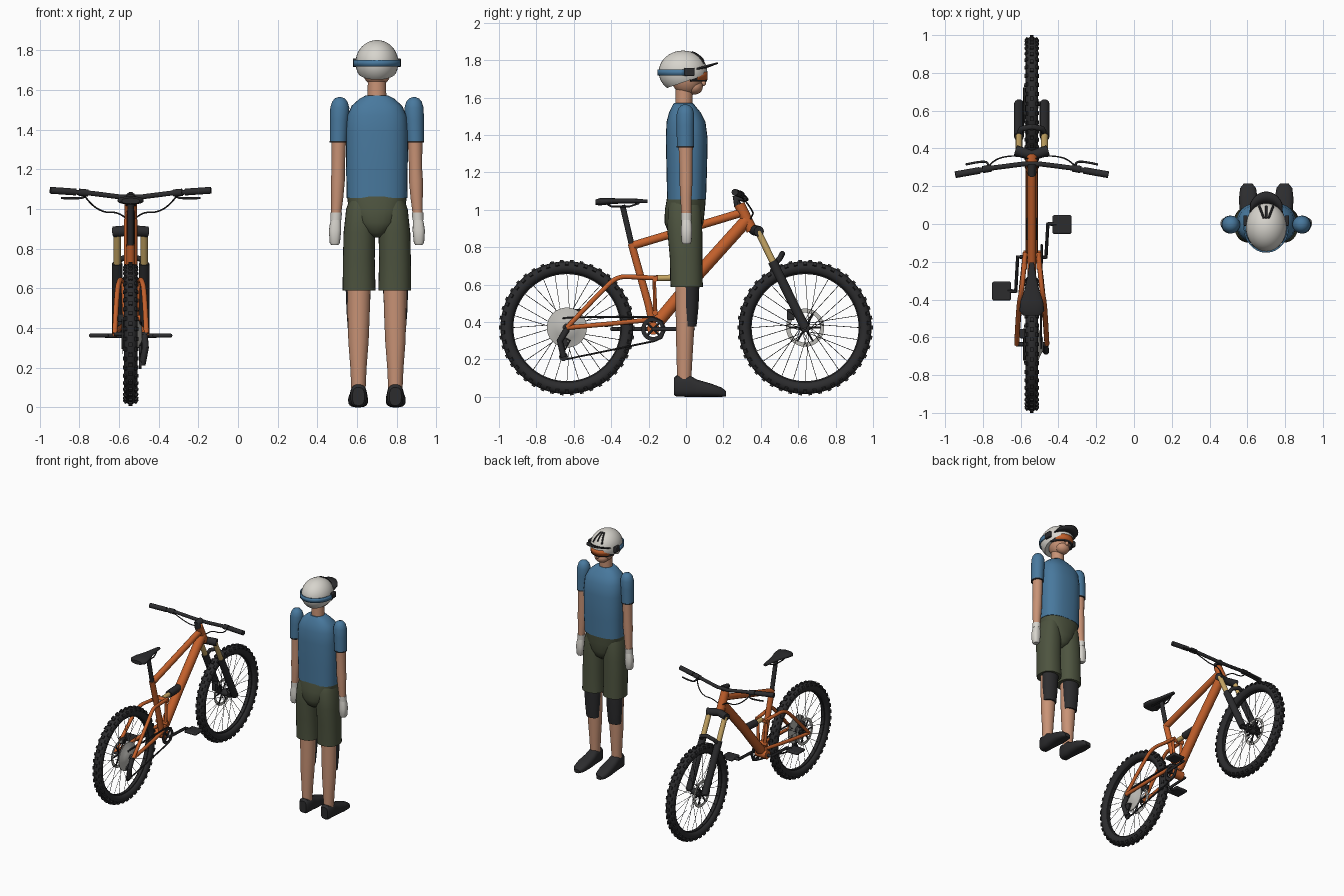
import bpy, bmesh
from math import sin, cos, pi, radians, sqrt
from mathutils import Matrix, Vector

if "Cube" in bpy.data.objects:
    bpy.data.objects.remove(bpy.data.objects["Cube"])

BIKE, MAN, AXLE = -0.541, 0.70, 0.37


def material(name, *rgb):
    m = bpy.data.materials.new(name)
    m.use_nodes = True
    m.diffuse_color = (*rgb, 1)
    m.node_tree.nodes["Principled BSDF"].inputs["Base Color"].default_value = (*rgb, 1)
    return m


BLACK = material("black rubber", .025, .025, .027)
ORANGE = material("frame orange", .56, .12, .025)
GOLD = material("gold", .58, .39, .13)
STEEL = material("light steel", .5, .49, .46)
BLUE = material("shirt blue", .065, .19, .34)
OLIVE = material("shorts olive", .075, .088, .05)
SKIN = material("skin", .58, .29, .18)
WHITE = material("off white", .68, .66, .61)


def finish(name, me, mat, angle=40):
    me.materials.clear()
    me.materials.append(mat)
    for p in me.polygons:
        p.use_smooth = True
        p.material_index = 0
    me.set_sharp_from_angle(angle=radians(angle))
    ob = bpy.data.objects.new(name, me)
    bpy.context.collection.objects.link(ob)
    return ob


def from_bm(name, bm, mat):
    bmesh.ops.recalc_face_normals(bm, faces=bm.faces)
    me = bpy.data.meshes.new(name)
    bm.to_mesh(me)
    bm.free()
    return finish(name, me, mat)


def tubes(name, paths, r, mat, curved=False, ox=BIKE, res=3):
    """Round tubes swept along one or more paths."""
    cu = bpy.data.curves.new(name, 'CURVE')
    cu.dimensions, cu.bevel_depth, cu.bevel_resolution, cu.use_fill_caps = '3D', r, res, True
    for path in paths:
        s = cu.splines.new('NURBS' if curved else 'POLY')
        s.points.add(len(path) - 1)
        for pt, (x, y, z) in zip(s.points, path):
            pt.co = (x + ox, y, z, 1)
        if curved:
            s.use_endpoint_u, s.order_u, s.resolution_u = True, 3, 6
    tmp = bpy.data.objects.new(name + "_path", cu)
    bpy.context.collection.objects.link(tmp)
    dg = bpy.context.evaluated_depsgraph_get()
    me = bpy.data.meshes.new_from_object(tmp.evaluated_get(dg))
    bpy.data.objects.remove(tmp)
    return finish(name, me, mat)


def both(path):
    return [[(s * x, y, z) for x, y, z in path] for s in (1, -1)]


def loft(name, rings, mat, ox=MAN, along='z', power=2.0, n=28):
    """Skin over superellipse rings: (position, centre u, centre v, radius u, radius v)."""
    bm, prev = bmesh.new(), None
    for i, (t, u, v, ru, rv) in enumerate(rings):
        ring = []
        for k in range(n):
            c, s = cos(2 * pi * k / n), sin(2 * pi * k / n)
            a = u + ox + ru * abs(c) ** (2 / power) * (1 if c > 0 else -1)
            b = v + rv * abs(s) ** (2 / power) * (1 if s > 0 else -1)
            ring.append(bm.verts.new((a, b, t) if along == 'z' else (a, t, b)))
        if prev:
            for k in range(n):
                bm.faces.new((prev[k], prev[k - 1], ring[k - 1], ring[k]))
        if i in (0, len(rings) - 1):
            bm.faces.new(ring)
        prev = ring
    return from_bm(name, bm, mat)


def lathe(name, profile, y, z, mat, n=48):
    """Closed profile of (radius, x) turned about the x axis."""
    bm, prev, first = bmesh.new(), None, None
    for k in range(n + 1):
        a = 2 * pi * k / n
        ring = first if k == n else [bm.verts.new((BIKE + x, y + r * cos(a), z + r * sin(a))) for r, x in profile]
        first = first or ring
        if prev:
            for i in range(len(profile)):
                bm.faces.new((prev[i - 1], prev[i], ring[i], ring[i - 1]))
        prev = ring
    return from_bm(name, bm, mat)


def ball(name, centre, radii, mat, cut=None):
    bm = bmesh.new()
    bmesh.ops.create_uvsphere(bm, u_segments=32, v_segments=20, radius=1)
    bmesh.ops.transform(bm, matrix=Matrix.Translation(centre) @ Matrix.Diagonal((*radii, 1)), verts=bm.verts)
    if cut:
        res = bmesh.ops.bisect_plane(bm, geom=bm.verts[:] + bm.edges[:] + bm.faces[:],
                                     plane_co=cut[0], plane_no=cut[1], clear_inner=True)
        bmesh.ops.holes_fill(bm, edges=[e for e in res["geom_cut"] if isinstance(e, bmesh.types.BMEdge)])
    return from_bm(name, bm, mat)


def boxes(name, mats, mat, bevel=0):
    bm = bmesh.new()
    for m in mats:
        bmesh.ops.create_cube(bm, size=1, matrix=m)
    ob = from_bm(name, bm, mat)
    if bevel:
        b = ob.modifiers.new("bevel", 'BEVEL')
        b.width, b.segments = bevel, 2
    return ob


def block(x, y, z, sx, sy, sz):
    return Matrix.Translation((x, y, z)) @ Matrix.Diagonal((sx, sy, sz, 1))


def sheet(name, rows, mat, thick):
    """Thin plate spanned between two rows of points."""
    bm = bmesh.new()
    a, b = [[bm.verts.new(p) for p in row] for row in rows]
    for i in range(len(a) - 1):
        bm.faces.new((a[i], a[i + 1], b[i + 1], b[i]))
    ob = from_bm(name, bm, mat)
    m = ob.modifiers.new("thickness", 'SOLIDIFY')
    m.thickness, m.offset = thick, 0
    return ob


def band(name, rx, ry, cy, z0, z1, a0, a1, mat, thick=.008):
    arc = [radians(a0 + (a1 - a0) * i / 24) for i in range(25)]
    return sheet(name, [[(MAN + rx * cos(a), cy + ry * sin(a), z) for a in arc] for z in (z0, z1)], mat, thick)


# Wheels: tyre with knobs, rim, spokes, hub and brake disc
for side, y in (("rear", -.637), ("front", .637)):
    lathe(side + "_tyre", [(.322 + .033 * cos(2 * pi * i / 12), .034 * sin(2 * pi * i / 12)) for i in range(12)],
          y, AXLE, BLACK, 64)
    knobs = []
    for k in range(42):
        for j, tilt in enumerate((-55, 0, 55)):
            turn = Matrix.Rotation(2 * pi * (k + .5 * (j == 1)) / 42, 4, 'X')
            lean = Matrix.Translation((0, 0, .322)) @ Matrix.Rotation(radians(tilt), 4, 'Y')
            knobs.append(Matrix.Translation((BIKE, y, AXLE)) @ turn @ lean @ block(0, 0, .034, .02, .02, .013))
    boxes(side + "_tyre_knobs", knobs, BLACK)
    lathe(side + "_rim", [(.302, -.016), (.302, .016), (.286, .01), (.286, -.01)], y, AXLE, BLACK, 64)
    spokes = []
    for k in range(28):
        a = 2 * pi * k / 28
        b = a + (.9 if k % 4 < 2 else -.9)
        spokes.append([((.03 if k % 2 else -.03), y + .025 * cos(b), AXLE + .025 * sin(b)),
                       (0, y + .29 * cos(a), AXLE + .29 * sin(a))])
    tubes(side + "_spokes", spokes, .0016, BLACK, res=0)
    tubes(side + "_hub", [[(-.035, y, AXLE), (.035, y, AXLE)]], .026, BLACK)
    tubes(side + "_axle", [[(-.085, y, AXLE), (.085, y, AXLE)]], .011, BLACK)
    lathe(side + "_brake_disc", [(.102, -.042), (.102, -.039), (.08, -.039), (.08, -.042)], y, AXLE, STEEL)
    arms = [[(-.04, y, AXLE), (-.04, y + .085 * cos(k * pi / 3), AXLE + .085 * sin(k * pi / 3))] for k in range(6)]
    tubes(side + "_disc_arms", arms, .006, BLACK, res=1)
boxes("brake_calipers", [block(BIKE - .05, .56, .44, .03, .04, .06), block(BIKE - .05, -.58, .45, .03, .05, .04)],
      BLACK, .006)

# Frame
tubes("head_tube", [[(0, .285, 1.03), (0, .352, .89)]], .031, ORANGE)
tubes("down_tube", [[(0, .325, .945), (0, .05, .64), (0, -.15, .40)]], .034, ORANGE, res=4)
tubes("top_tube", [[(0, .30, .985), (0, -.28, .81)]], .023, ORANGE)
tubes("seat_tube", [[(0, -.292, .82), (0, -.20, .49), (0, -.175, .37)]], .021, ORANGE)
tubes("bottom_bracket", [[(-.045, -.175, .365), (.045, -.175, .365)]], .034, ORANGE)
tubes("seat_stays", both([(.08, -.637, .37), (.07, -.43, .59), (.055, -.36, .645), (.045, -.27, .64),
                          (.035, -.15, .635)]), .013, ORANGE, True)
tubes("chain_stays", both([(.08, -.637, .37), (.065, -.4, .39), (.035, -.165, .415)]), .013, ORANGE, True)
tubes("rocker_links", both([(.038, -.24, .64), (.038, -.17, .635), (.03, -.165, .46)]), .012, ORANGE)
tubes("link_pivots", [[(-.05, -.165, z), (.05, -.165, z)] for z in (.45, .63)], .015, ORANGE)
tubes("shock_shaft", [[(0, -.16, .635), (0, -.07, .637)]], .017, GOLD)
tubes("shock_body", [[(0, -.085, .637), (0, .05, .645)]], .028, BLACK)

# Seat
tubes("seat_post", [[(0, -.29, .81), (0, -.34, 1.025)]], .016, BLACK)
tubes("seat_rails", both([(.022, -.43, 1.035), (.022, -.40, 1.018), (.022, -.3, 1.018), (.01, -.25, 1.035)]), .005, BLACK)
loft("seat", [(-.485, 0, 1.04, .045, .014), (-.46, 0, 1.043, .066, .02), (-.41, 0, 1.046, .06, .017),
              (-.34, 0, 1.047, .036, .013), (-.26, 0, 1.047, .02, .012), (-.205, 0, 1.045, .012, .009)],
     BLACK, BIKE, 'y', 2.5)

# Fork
tubes("fork_crown", [[(-.085, .39, .885), (0, .362, .892), (.085, .39, .885)]], .028, BLACK)
tubes("fork_stanchions", both([(.068, .385, .885), (.068, .475, .70)]), .019, GOLD)
tubes("fork_lowers", both([(.068, .462, .725), (.068, .55, .545), (.068, .637, .37)]), .026, BLACK)
tubes("fork_arch", [[(-.068, .475, .71), (-.055, .505, .745), (0, .515, .765), (.055, .505, .745),
                     (.068, .475, .71)]], .015, BLACK)

# Handlebar, stem, levers and cables
tubes("stem", [[(0, .28, 1.02), (0, .268, 1.06), (0, .315, 1.062)]], .024, BLACK)
half = [(.05, .317, 1.06), (.2, .298, 1.079), (.40, .262, 1.093)]
tubes("handlebar", [[(-x, y, z) for x, y, z in half[::-1]] + half], .013, BLACK)
tubes("grips", both([(.275, .284, 1.085), (.405, .261, 1.094)]), .018, BLACK)
tubes("lever_clamps", both([(.215, .296, 1.08), (.26, .288, 1.084)]), .019, BLACK)
tubes("brake_levers", both([(.235, .295, 1.075), (.225, .325, 1.06), (.27, .333, 1.052), (.35, .315, 1.055)]),
      .006, BLACK, True)
tubes("cables", both([(.235, .30, 1.07), (.2, .34, 1.02), (.13, .36, .98), (.06, .36, .985), (.02, .345, .95)]),
      .004, BLACK, True, res=1)

# Drivetrain
lathe("cassette", [(.02, .024), (.107, .024), (.107, .03), (.085, .036), (.06, .045), (.035, .058), (.02, .058)],
      -.637, AXLE, STEEL)
lathe("chainring", [(.064, .05), (.064, .055), (.042, .055), (.042, .05)], -.175, .362, BLACK)
tubes("chainring_arms", [[(.052, -.175, .362), (.052, -.175 + .045 * cos(k * pi / 2 + .8), .362 + .045 * sin(k * pi / 2 + .8))]
                         for k in range(4)], .007, BLACK, res=1)
tubes("chain", [[(.048, -.66, .42), (.048, -.62, .425), (.052, -.18, .428), (.052, -.13, .405), (.052, -.11, .362),
                 (.052, -.13, .315), (.052, -.17, .298), (.048, -.645, .2), (.048, -.665, .22), (.048, -.62, .30),
                 (.048, -.66, .32)]], .006, BLACK, res=1)
tubes("derailleur", [[(.07, -.637, .36), (.075, -.675, .30), (.058, -.655, .215)]], .017, BLACK)
tubes("derailleur_wheels", [[(.043, -.655, z), (.055, -.655, z)] for z in (.29, .215)], .024, BLACK)
tubes("cranks", [[(0, -.175, .362), (.075, -.175, .362), (.085, 0, .362), (.13, 0, .362)],
                 [(0, -.175, .362), (-.075, -.175, .362), (-.085, -.355, .362), (-.13, -.355, .362)]], .012, BLACK)
boxes("pedals", [block(BIKE + .16, -.003, .362, .1, .1, .02), block(BIKE - .16, -.355, .362, .1, .1, .02)], BLACK, .008)

# Rider: limbs and clothing, mirrored
for side, s in (("left", -1), ("right", 1)):
    def limb(part, rings, mat, along='z', power=2.0):
        loft(side + "_" + part, [(t, s * u, v, a, b) for t, u, v, a, b in rings], mat, MAN, along, power)
    limb("shoe", [(-.065, .093, .055, .03, .045), (-.05, .093, .058, .04, .057), (.02, .093, .057, .042, .057),
                  (.06, .093, .046, .046, .046), (.13, .095, .036, .05, .036), (.19, .096, .025, .042, .025),
                  (.215, .096, .016, .022, .014)], BLACK, 'y', 2.8)
    limb("leg", [(.09, .093, -.01, .036, .038), (.2, .093, -.008, .041, .042), (.33, .093, -.006, .051, .048),
                 (.45, .092, -.003, .055, .052), (.62, .091, 0, .059, .058)], SKIN)
    limb("knee_pad", [(.375, .095, .018, .05, .038), (.48, .095, .021, .058, .046), (.61, .094, .022, .064, .05)], BLACK)
    limb("shorts_leg", [(.588, .09, .004, .083, .086), (.75, .091, 0, .08, .087), (.88, .088, -.006, .08, .093),
                        (1.0, .083, -.008, .072, .09), (1.04, .08, -.006, .06, .08)], OLIVE, power=2.3)
    limb("arm", [(.96, .206, .002, .024, .026), (1.06, .2, 0, .031, .03), (1.14, .197, 0, .035, .034),
                 (1.2, .195, 0, .033, .034), (1.37, .192, -.002, .037, .039)], SKIN)
    limb("sleeve", [(1.337, .194, -.003, .043, .046), (1.45, .19, -.003, .047, .047), (1.51, .187, -.003, .048, .047),
                    (1.54, .187, -.003, .039, .039), (1.557, .187, -.003, .025, .025), (1.563, .187, -.003, .008, .008)], BLUE)
    limb("sleeve_hem", [(1.334, .194, -.003, .044, .047), (1.342, .194, -.003, .044, .047)], BLACK)
    limb("glove_cuff", [(.945, .207, .002, .028, .028), (.982, .205, .002, .029, .029)], WHITE)
    limb("glove", [(.818, .212, .003, .018, .02), (.83, .212, .003, .026, .027), (.89, .211, .003, .031, .03),
                   (.925, .209, .003, .028, .028), (.95, .207, .002, .024, .025)], WHITE, power=2.5)

# Torso, hips, neck and head
loft("hips", [(.855, 0, -.008, .015, .05), (.88, 0, -.01, .065, .085), (.93, 0, -.011, .11, .104),
              (1.0, 0, -.006, .142, .107), (1.062, 0, .002, .151, .104)], OLIVE, power=2.3)
loft("shirt", [(1.055, 0, .003, .153, .104), (1.2, 0, .004, .155, .108), (1.38, 0, .004, .157, .112),
               (1.47, 0, 0, .15, .104), (1.52, 0, -.006, .127, .085), (1.555, 0, -.012, .088, .062),
               (1.572, 0, -.014, .056, .05)], BLUE, power=2.5)
loft("neck", [(1.54, 0, -.012, .048, .046), (1.68, 0, -.008, .045, .046)], SKIN)
ball("head", (MAN, .004, 1.715), (.076, .086, .1), SKIN)
ball("jaw", (MAN, .045, 1.658), (.052, .045, .042), SKIN)
ball("nose", (MAN, .093, 1.678), (.012, .014, .016), SKIN)

# Helmet, visor and goggles
HC, HR = Vector((MAN, -.016, 1.737)), (.108, .13, .114)
ball("helmet", HC, HR, WHITE, ((MAN, -.09, 1.655), (0, -.35, 1)))
band("goggle_strap", .116, .134, -.014, 1.718, 1.751, 178, 362, BLUE)
boxes("goggle_buckles", [block(MAN + s * .11, .018, 1.737, .022, .055, .044) for s in (1, -1)], BLACK, .005)
band("goggle_frame", .088, .098, .006, 1.686, 1.745, 10, 170, BLACK, .014)
band("goggle_lens", .09, .103, .008, 1.695, 1.738, 30, 150, ORANGE, .008)
arc = [radians(-62 + 124 * i / 16) for i in range(17)]
sheet("visor", [[(MAN + .1 * sin(a), -.01 + .115 * cos(a), 1.74 + .02 * cos(a)) for a in arc],
                [(MAN + .095 * sin(a), .055 + .115 * cos(a), 1.755 + .03 * cos(a)) for a in arc]], BLACK, .009)
vents = []
for k in (-1, 0, 1):
    path = []
    for i in range(6):
        y = .03 + .013 * i
        x = k * (.012 + .005 * i)
        z = HC.z + HR[2] * sqrt(1 - (x / HR[0]) ** 2 - ((y - HC.y) / HR[1]) ** 2)
        path.append((x, y, z))
    vents.append(path)
tubes("helmet_vents", vents, .006, BLACK, ox=MAN, res=1)
